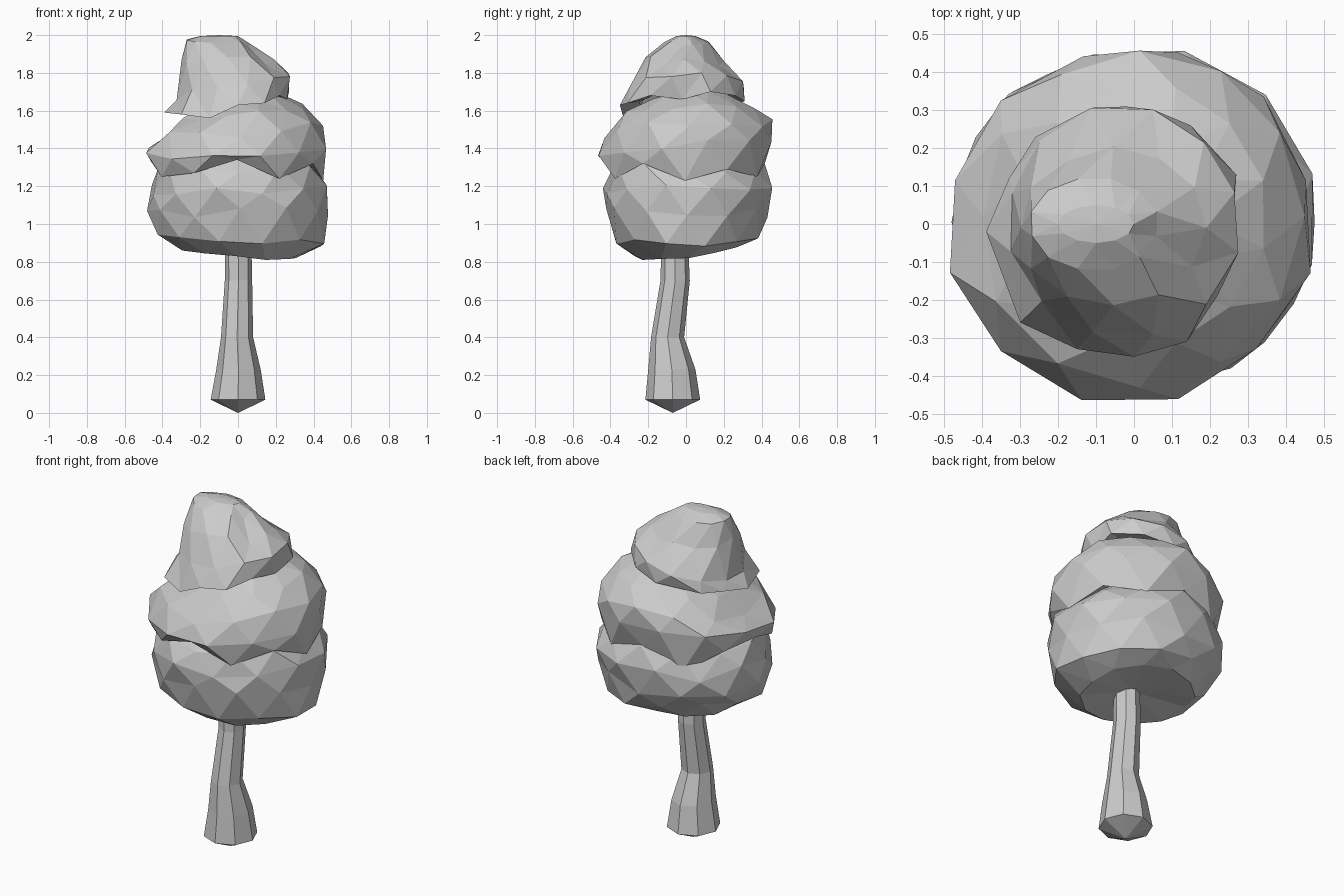
import bpy, bmesh, random
from math import cos, sin, pi
from mathutils import Vector

if "Cube" in bpy.data.objects:
    bpy.data.objects.remove(bpy.data.objects["Cube"])

random.seed(4)


def ring(n, x0, x1, y0, y1, z, half=False, tilt=(0, 0), dz=None, jit=0.0):
    """Polygon ring filling an x/y box at height z, optionally tilted, wavy or jittered."""
    cx, cy, rx, ry = (x0 + x1) / 2, (y0 + y1) / 2, (x1 - x0) / 2, (y1 - y0) / 2
    pts = []
    for i in range(n):
        a = 2 * pi * (i + (0.5 if half else 0)) / n
        k = (1.03 if half else 1) * (1 + random.uniform(-jit, jit))
        x, y = cx + rx * k * cos(a), cy + ry * k * sin(a)
        h = dz[i] if dz else z + random.uniform(-jit, jit)
        pts.append(Vector((x, y, h + tilt[0] * x + tilt[1] * y)))
    return pts


def loft(name, rings, stagger=None, bottom=None, top=None):
    """Skin rings; stagger[i] tells whether ring i is turned half a step."""
    bm = bmesh.new()
    vs = [[bm.verts.new(p) for p in r] for r in rings]
    n = len(vs[0])
    for k in range(len(vs) - 1):
        a, b = vs[k], vs[k + 1]
        for i in range(n):
            j = (i + 1) % n
            if not stagger or stagger[k] == stagger[k + 1]:
                bm.faces.new((a[i], a[j], b[j], b[i]))
            elif stagger[k + 1]:
                bm.faces.new((a[i], a[j], b[i]))
                bm.faces.new((b[i], a[j], b[j]))
            else:
                bm.faces.new((a[i], b[j], b[i]))
                bm.faces.new((a[i], a[j], b[j]))
    for loop, tip in ((vs[0], bottom), (vs[-1], top)):
        if tip:
            c = bm.verts.new(tip)
            for i in range(n):
                bm.faces.new((loop[i], loop[(i + 1) % n], c))
    bmesh.ops.recalc_face_normals(bm, faces=bm.faces[:])
    me = bpy.data.meshes.new(name)
    bm.to_mesh(me)
    bm.free()
    ob = bpy.data.objects.new(name, me)
    bpy.context.collection.objects.link(ob)
    return ob


# Trunk: bent eight-sided column with a pointed foot
trunk = [(-.145, .145, -.215, .075, .07), (-.115, .12, -.2, .05, .23),
         (-.09, .08, -.185, -.01, .4), (-.07, .075, -.135, .02, .7),
         (-.07, .07, -.13, .01, .95)]
loft("trunk", [ring(8, *r) for r in trunk], bottom=(0, -.07, 0))

N = 12
J = 0.03

# Lower foliage tier
low = [ring(N, -.34, .31, -.27, .3, .855, False, (-.1, .08), jit=J / 2),
       ring(N, -.42, .45, -.38, .38, .93, True, (-.06, .06), jit=J),
       ring(N, -.47, .49, -.43, .44, 1.06, False, jit=J),
       ring(N, -.445, .465, -.43, .455, 1.18, True, jit=J),
       ring(N, -.42, .43, -.41, .41, 1.3, False, jit=J),
       ring(N, -.3, .3, -.3, .3, 1.38, True)]
loft("lower_foliage", low, [0, 1, 0, 1, 0, 1], bottom=(0, -.02, .89))

# Middle foliage tier with a zigzag skirt
skirt = [1.23, 1.29, 1.25, 1.32, 1.2, 1.31, 1.33, 1.25, 1.27, 1.34, 1.24, 1.32]
mid = [ring(N, -.36, .36, -.36, .36, 0, False, dz=[z + .05 for z in skirt]),
       ring(N, -.46, .45, -.44, .43, 0, False, dz=skirt, jit=J),
       ring(N, -.48, .46, -.46, .45, 1.4, True, (.05, .05), jit=J),
       ring(N, -.41, .44, -.42, .46, 1.5, False, (.06, .06), jit=J),
       ring(N, -.29, .34, -.31, .36, 1.585, True, (.1, .03), jit=J / 2),
       ring(N, -.2, .2, -.2, .22, 1.66, False, (.2, .1))]
loft("middle_foliage", mid, [0, 0, 1, 0, 1, 0])

# Top foliage tier: uneven brim rising to an off-centre knob
brim = [Vector(p) for p in (
    (.26, -.02, 1.66), (.27, .13, 1.7), (.15, .26, 1.68), (-.02, .31, 1.65),
    (-.26, .23, 1.62), (-.33, .12, 1.61), (-.39, -.02, 1.59), (-.3, -.26, 1.58),
    (-.15, -.33, 1.56), (0, -.35, 1.63), (.14, -.31, 1.64), (.22, -.19, 1.68))]
inner = [Vector((p.x * .7, p.y * .7, p.z + .02)) for p in brim]
cap = [inner, brim,
       ring(N, -.33, .27, -.29, .3, 1.73, True, (.15, .05), jit=J),
       ring(N, -.3, .19, -.22, .2, 1.86, False, jit=J),
       ring(N, -.27, .06, -.12, .12, 1.95, True, (-.05, .0), jit=J / 2),
       ring(N, -.2, 0, -.05, .05, 1.995, False)]
loft("top_foliage", cap, [0, 0, 1, 0, 1, 0], top=(-.1, 0, 2.0))
